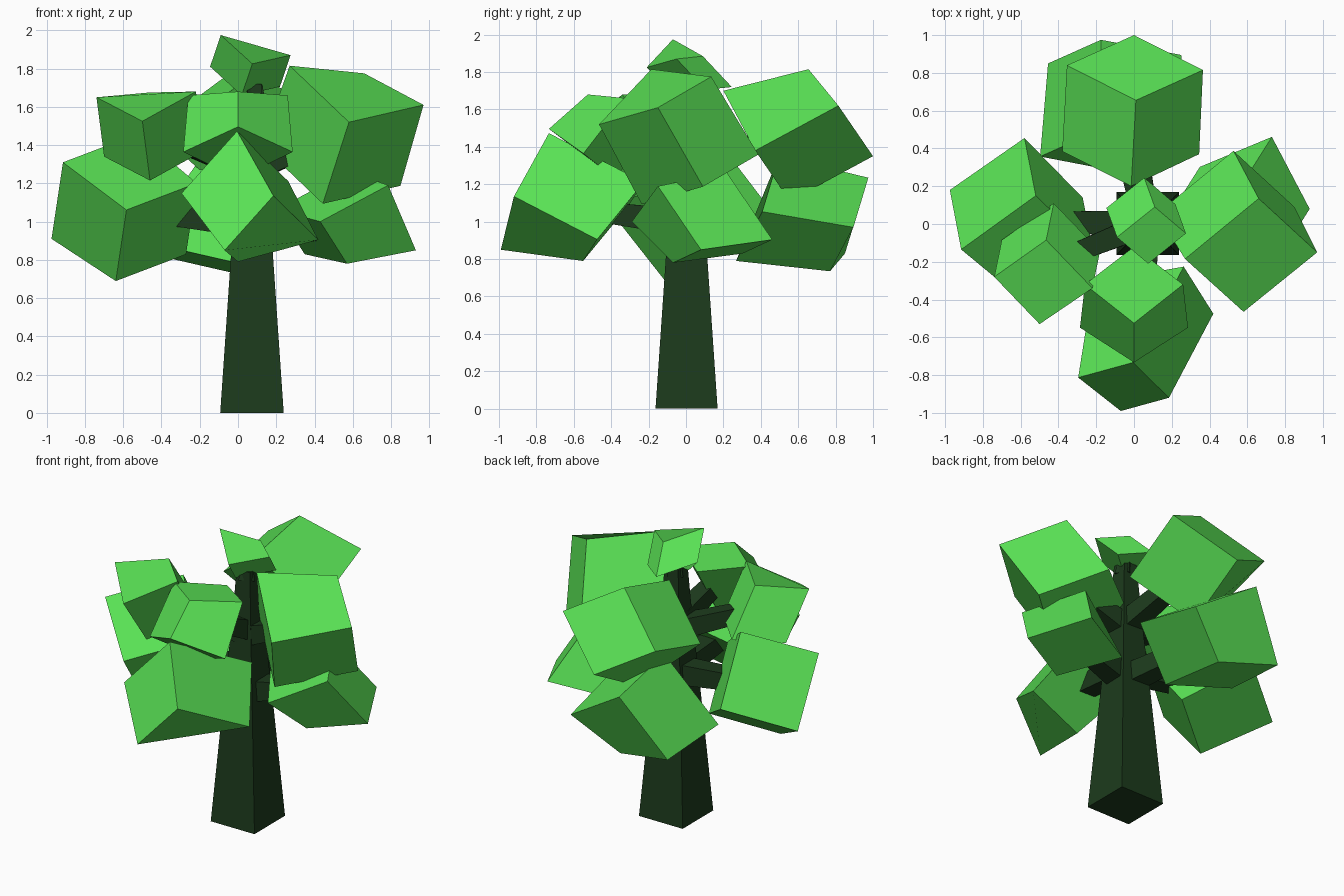
import bpy, bmesh
from math import radians, pi
from mathutils import Vector, Matrix

if "Cube" in bpy.data.objects:
    bpy.data.objects.remove(bpy.data.objects["Cube"])


def material(name, colour):
    m = bpy.data.materials.new(name)
    m.diffuse_color = colour
    m.use_nodes = True
    m.node_tree.nodes["Principled BSDF"].inputs["Base Color"].default_value = m.diffuse_color
    return m


LEAF = material("leaf_green", (0.10, 0.75, 0.09, 1))
WOOD = material("dark_wood", (0.012, 0.043, 0.012, 1))


def finish(name, bm, mat):
    bmesh.ops.recalc_face_normals(bm, faces=bm.faces[:])
    me = bpy.data.meshes.new(name)
    bm.to_mesh(me)
    bm.free()
    me.materials.append(mat)
    ob = bpy.data.objects.new(name, me)
    bpy.context.collection.objects.link(ob)
    return ob


def block(name, quad, push, grow=1.0, tilt=0):
    """Leaf block: a quad pushed to its far side, which may grow or tilt about x."""
    near = [Vector(p) for p in quad]
    mid = sum(near, Vector()) / 4
    rot = Matrix.Rotation(radians(tilt), 3, 'X')
    far = [mid + Vector(push) + rot @ (p - mid) * grow for p in near]
    bm = bmesh.new()
    a = [bm.verts.new(p) for p in near]
    b = [bm.verts.new(p) for p in far]
    bm.faces.new(a)
    bm.faces.new(b)
    for i in range(4):
        j = (i + 1) % 4
        bm.faces.new((a[i], a[j], b[j], b[i]))
    finish(name, bm, LEAF)
    return (mid + sum(far, Vector()) / 4) / 2


def limb(name, start, end, r1, r2):
    """Square tapered branch between two points (r = half width)."""
    start, end = Vector(start), Vector(end)
    d = end - start
    bm = bmesh.new()
    place = (Matrix.Translation((start + end) / 2) @ d.to_track_quat('Z', 'Y').to_matrix().to_4x4()
             @ Matrix.Rotation(pi / 4, 4, 'Z'))
    bmesh.ops.create_cone(bm, cap_ends=True, segments=4, radius1=r1 * 2 ** .5,
                          radius2=r2 * 2 ** .5, depth=d.length, matrix=place)
    finish(name, bm, WOOD)


# trunk: stacked square rings
bm = bmesh.new()
rings = []
for z, h in ((0, .166), (.85, .108), (1.3, .075), (1.72, .05)):
    rings.append([bm.verts.new((.073 + sx * h, .003 + sy * h, z))
                  for sx, sy in ((-1, -1), (1, -1), (1, 1), (-1, 1))])
for lo, hi in zip(rings, rings[1:]):
    for i in range(4):
        j = (i + 1) % 4
        bm.faces.new((lo[i], lo[j], hi[j], hi[i]))
bm.faces.new(rings[0])
bm.faces.new(rings[-1])
finish("trunk", bm, WOOD)

# lower leaf blocks, then upper ones; each returns its centre
low = {
    "front": block("leaves_front_low", [(-.07, -.99, .85), (.185, -.92, 1.135), (.42, -.475, .905), (.0, -.55, .79)],
                   (-.197, .213, .308), 1.14),
    "right": block("leaves_right_low", [(.93, .08, .85), (.785, -.15, 1.19), (.43, -.29, 1.0), (.57, -.07, .78)],
                   (-.215, .37, .06), 1.06),
    "left": block("leaves_left_low", [(-.915, -.135, 1.31), (-.52, .15, 1.46), (-.58, .455, 1.06), (-.975, .18, .91)],
                  (.32, -.295, -.24), .93),
    "back": block("leaves_back_low", [(-.175, .975, 1.235), (.25, .895, .97), (-.04, .77, .735), (-.455, .85, .83)],
                  (0, -.49, .08), 1.12),
}
high = {
    "front": block("leaves_front_high", [(0, -.525, 1.68), (.26, -.32, 1.66), (0, -.12, 1.63), (-.26, -.32, 1.66)],
                   (0, -.23, -.295), 1.1, -30),
    "right": block("leaves_right_high", [(.97, -.15, 1.61), (.58, -.465, 1.52), (.27, -.185, 1.815), (.66, .135, 1.775)],
                   (-.135, .24, -.42), 1.04),
    "left": block("leaves_left_high", [(-.74, -.28, 1.65), (-.5, -.53, 1.525), (-.22, -.34, 1.68), (-.465, -.085, 1.675)],
                  (.04, .195, -.31)),
    "back": block("leaves_back_high", [(.01, .655, 1.815), (.365, .815, 1.62), (.345, .37, 1.38), (-.015, .2, 1.70)],
                  (-.365, .185, -.27)),
    "top": block("leaves_top", [(-.09, -.07, 1.975), (.11, .09, 1.885), (.275, -.05, 1.87), (.075, -.21, 1.825)],
                 (-.056, .155, -.165)),
}

# branches from the trunk to each block
for side, c in low.items():
    limb("branch_low_" + side, (.07, 0, c.z - .08), c, .07, .05)
for side, c in high.items():
    if side != "top":
        limb("branch_high_" + side, (.07, 0, c.z - .2), c, .065, .045)
limb("branch_top", (.073, 0, 1.65), high["top"], .05, .03)
